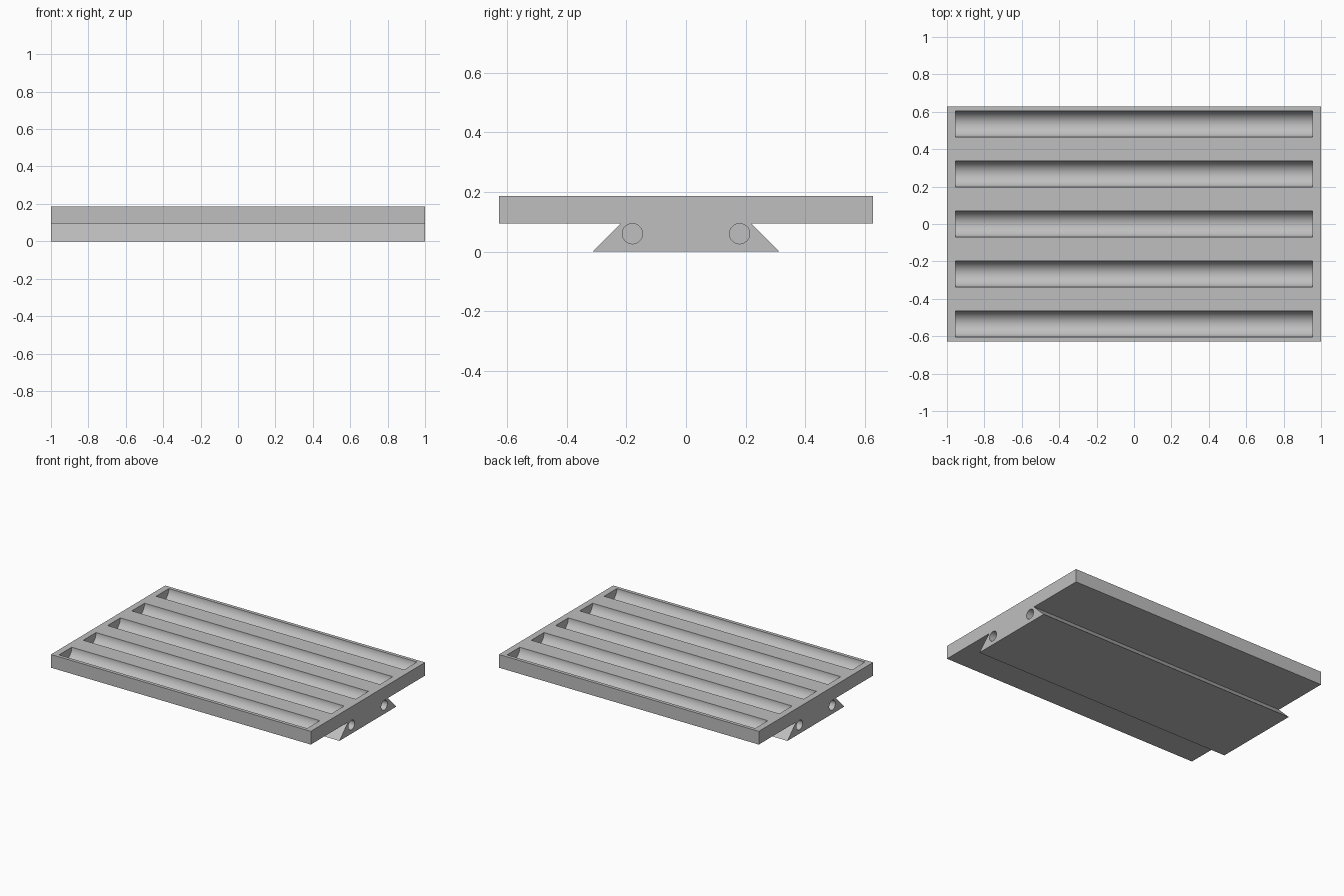
import bpy
import bmesh
import math

cube = bpy.data.objects.get("Cube")
if cube:
    bpy.data.objects.remove(cube, do_unlink=True)

HALF_LENGTH = 1.0
PLATE_Y, PLATE_Z, TOP = 0.628, 0.095, 0.187
GROOVE_R, GROOVE_HALF, PITCH = 0.07, 0.955, 0.267
HOLE_R, HOLE_Y, HOLE_Z, HOLE_DEPTH = 0.034, 0.18, 0.06, 0.12

grey = bpy.data.materials.new("machined grey")
grey.use_nodes = True
colour = (0.52, 0.52, 0.52, 1)
grey.diffuse_color = colour
grey.node_tree.nodes["Principled BSDF"].inputs["Base Color"].default_value = colour


def extrude_profile(name, profile, x0, x1):
    """Sweep a closed (y, z) outline along x."""
    bm = bmesh.new()
    face = bm.faces.new([bm.verts.new((x0, y, z)) for y, z in profile])
    moved = bmesh.ops.extrude_face_region(bm, geom=[face])["geom"]
    verts = [v for v in moved if isinstance(v, bmesh.types.BMVert)]
    bmesh.ops.translate(bm, verts=verts, vec=(x1 - x0, 0, 0))
    bmesh.ops.recalc_face_normals(bm, faces=bm.faces)
    mesh = bpy.data.meshes.new(name)
    bm.to_mesh(mesh)
    bm.free()
    mesh.materials.append(grey)
    obj = bpy.data.objects.new(name, mesh)
    bpy.context.collection.objects.link(obj)
    return obj


def circle(y, z, radius, sides):
    angles = [2 * math.pi * (i + 0.5) / sides for i in range(sides)]
    return [(y + radius * math.cos(a), z + radius * math.sin(a)) for a in angles]


def groove_outline(y):
    """Half-round bottom with straight sides rising above the plate."""
    steps = 32
    arc = [math.pi * (1 + i / steps) for i in range(steps + 1)]
    pts = [(y + GROOVE_R * math.cos(a), TOP + GROOVE_R * math.sin(a)) for a in arc]
    return pts + [(y + GROOVE_R, TOP + 0.05), (y - GROOVE_R, TOP + 0.05)]


# Plate with a dovetail foot, as one cross-section
half = [(0.313, 0), (0.218, PLATE_Z), (PLATE_Y, PLATE_Z), (PLATE_Y, TOP)]
plate = extrude_profile("dovetail_plate", half + [(-y, z) for y, z in reversed(half)],
                        -HALF_LENGTH, HALF_LENGTH)

# Long half-round grooves in the top
cutters = [extrude_profile("groove_cutter", groove_outline(i * PITCH), -GROOVE_HALF, GROOVE_HALF)
           for i in range(-2, 3)]

# Blind holes in both ends of the foot
for end in (-1, 1):
    for side in (-1, 1):
        cutters.append(extrude_profile("hole_cutter", circle(side * HOLE_Y, HOLE_Z, HOLE_R, 32),
                                       end * (HALF_LENGTH - HOLE_DEPTH), end * (HALF_LENGTH + 0.05)))

# Cut everything, then discard the cutters
bpy.ops.object.select_all(action="DESELECT")
bpy.context.view_layer.objects.active = plate
plate.select_set(True)
for cutter in cutters:
    cutter.hide_render = True
    mod = plate.modifiers.new("cut", "BOOLEAN")
    mod.operation = "DIFFERENCE"
    mod.solver = "EXACT"
    mod.object = cutter
    bpy.ops.object.modifier_apply(modifier=mod.name)
    bpy.data.objects.remove(cutter, do_unlink=True)

bpy.ops.object.shade_smooth_by_angle(angle=math.radians(30))
